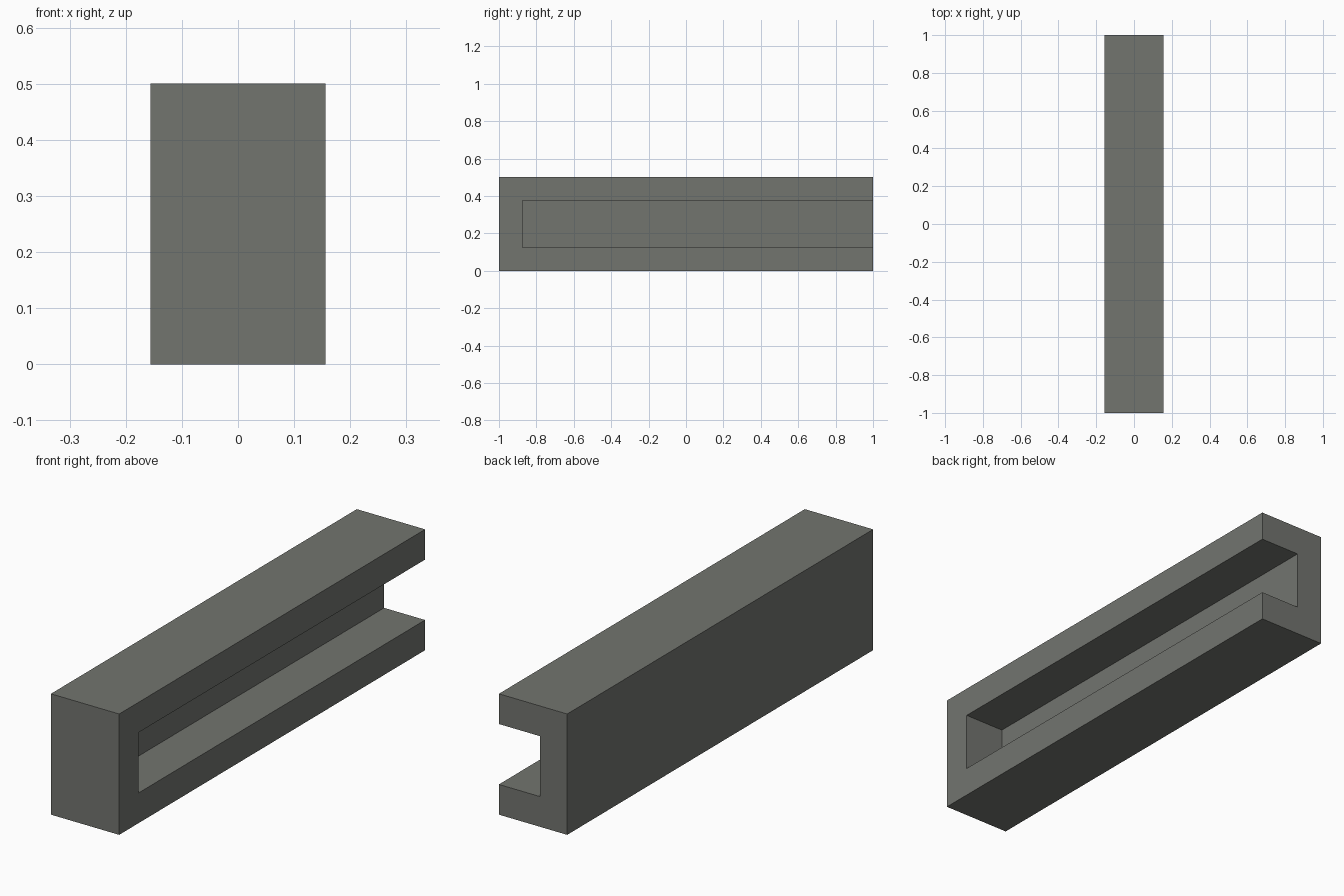
import bpy
from mathutils import Vector

default_cube = bpy.data.objects.get("Cube")
if default_cube:
    bpy.data.objects.remove(default_cube, do_unlink=True)

WIDTH, LENGTH, HEIGHT = 0.3125, 2.0, 0.5
WALL = 0.125      # thickness left around the slot
OVERSHOOT = 0.1   # cutter runs past the open sides


def box(name, low, high):
    """Axis-aligned box between two corners."""
    low, high = Vector(low), Vector(high)
    bpy.ops.mesh.primitive_cube_add(size=1, location=(low + high) / 2)
    obj = bpy.context.object
    obj.name = name
    obj.scale = high - low
    bpy.ops.object.transform_apply(location=True, rotation=False, scale=True)
    return obj


# Warm grey finish
grey = bpy.data.materials.new("warm_grey")
grey.use_nodes = True
colour = (0.17, 0.176, 0.159, 1)
grey.diffuse_color = colour
grey.node_tree.nodes["Principled BSDF"].inputs["Base Color"].default_value = colour

# Solid bar
bar = box("slotted_bar", (-WIDTH / 2, -LENGTH / 2, 0), (WIDTH / 2, LENGTH / 2, HEIGHT))
bar.data.materials.append(grey)

# Slot open to the left side and the back, closed at the front
cutter = box("slot_cutter",
             (-WIDTH / 2 + WALL, -LENGTH / 2 + WALL, WALL),
             (WIDTH / 2 + OVERSHOOT, LENGTH / 2 + OVERSHOOT, HEIGHT - WALL))
cutter.data.materials.append(grey)
cutter.hide_render = True

slot = bar.modifiers.new("slot", 'BOOLEAN')
slot.operation = 'DIFFERENCE'
slot.solver = 'EXACT'
slot.object = cutter

# Bake the slot and discard the cutter
bpy.context.view_layer.objects.active = bar
bpy.ops.object.modifier_apply(modifier=slot.name)
bpy.data.objects.remove(cutter, do_unlink=True)
